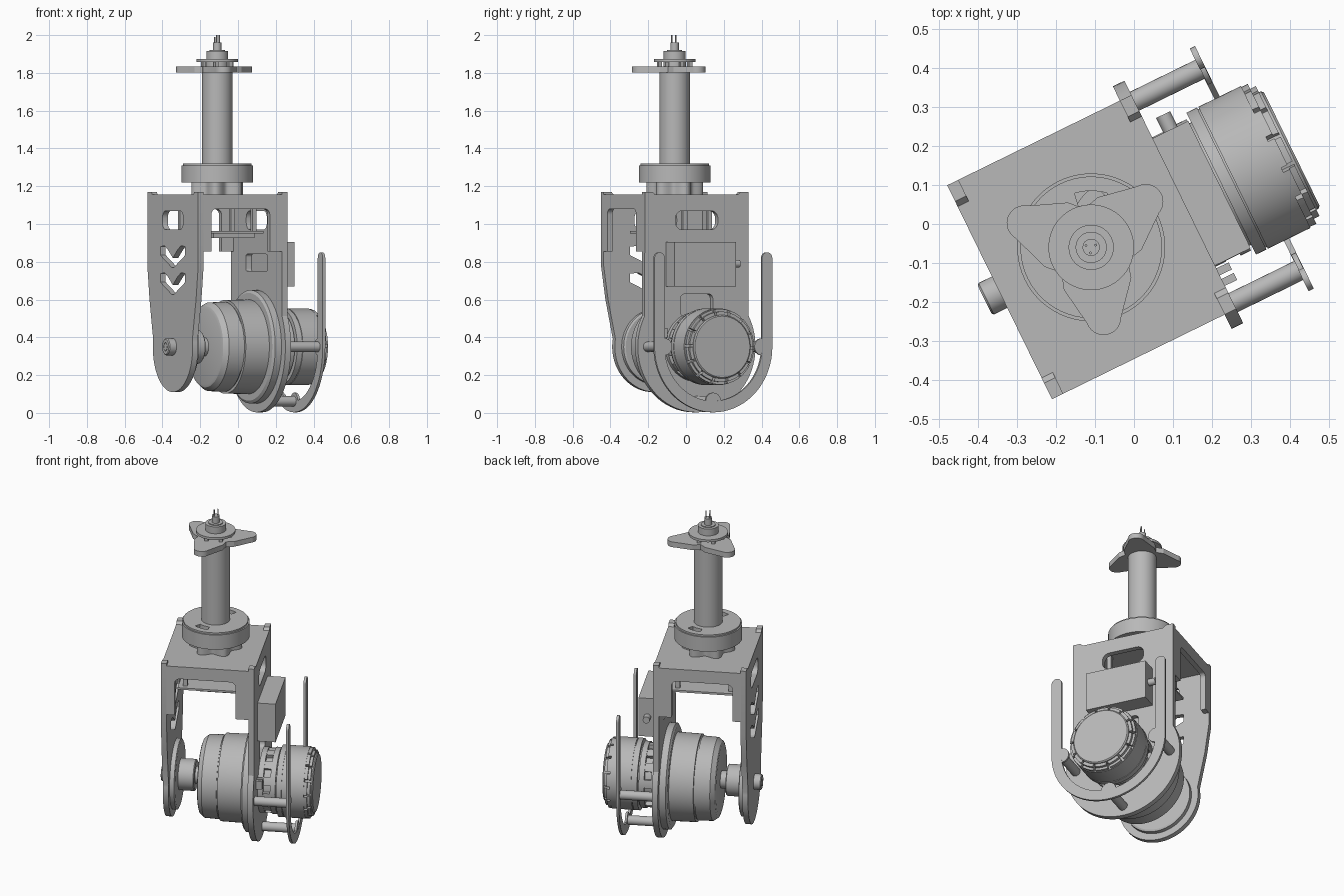
import bpy, bmesh
from math import sin, cos, pi, radians
from mathutils import Matrix, Vector

old = bpy.data.objects.get("Cube")
if old:
    bpy.data.objects.remove(old, do_unlink=True)

grey = bpy.data.materials.new("machined grey")
grey.use_nodes = True
GREY = (0.48, 0.48, 0.48, 1)
grey.diffuse_color = GREY
grey.node_tree.nodes["Principled BSDF"].inputs["Base Color"].default_value = GREY

# The assembly is turned about the vertical tube: local x = axle, y = sideways
PLACE = Matrix.Translation((-0.11, -0.06, 0)) @ Matrix.Rotation(radians(26.1), 4, 'Z')
AXLE = 0.35
parts = []


def finish(name, bm, matrix=Matrix()):
    bmesh.ops.remove_doubles(bm, verts=bm.verts, dist=1e-5)
    bmesh.ops.recalc_face_normals(bm, faces=bm.faces)
    bm.transform(PLACE @ matrix)
    me = bpy.data.meshes.new(name)
    bm.to_mesh(me)
    bm.free()
    me.materials.clear()
    me.materials.append(grey)
    ob = bpy.data.objects.new(name, me)
    bpy.context.collection.objects.link(ob)
    parts.append(ob)
    return ob


# Sheet axes: columns give outline x, outline y and thickness direction
def axes(a, b, c):
    return Matrix((a, b, c)).transposed().to_4x4()


X, Y, Z = Vector((1, 0, 0)), Vector((0, 1, 0)), Vector((0, 0, 1))
ACROSS = axes(Y, Z, X)      # sheet facing along the axle
SIDE = axes(X, Z, -Y)       # sheet facing sideways
FLAT = axes(X, Y, Z)        # horizontal sheet


def sheet(name, outlines, lo, hi, frame):
    """Flat plate from an outline followed by its holes."""
    cu = bpy.data.curves.new(name, 'CURVE')
    cu.dimensions = '2D'
    cu.fill_mode = 'BOTH'
    cu.extrude = (hi - lo) / 2
    for pts in outlines:
        sp = cu.splines.new('POLY')
        sp.points.add(len(pts) - 1)
        for p, (x, y) in zip(sp.points, pts):
            p.co = (x, y, 0, 1)
        sp.use_cyclic_u = True
    ob = bpy.data.objects.new(name, cu)
    bpy.context.collection.objects.link(ob)
    dg = bpy.context.evaluated_depsgraph_get()
    me = bpy.data.meshes.new_from_object(ob.evaluated_get(dg))
    bm = bmesh.new()
    bm.from_mesh(me)
    bpy.data.objects.remove(ob, do_unlink=True)
    bpy.data.curves.remove(cu)
    bpy.data.meshes.remove(me)
    return finish(name, bm, frame @ Matrix.Translation((0, 0, (lo + hi) / 2)))


def lathe(name, profile, along_axle=True, y=0, z=AXLE, n=64):
    """Turned part from (position, radius) pairs."""
    bm = bmesh.new()
    rings = [[bm.verts.new((r * cos(2 * pi * i / n), r * sin(2 * pi * i / n), h))
              for i in range(n)] for h, r in profile]
    for a, b in zip(rings, rings[1:]):
        for i in range(n):
            bm.faces.new((a[i], a[i - 1], b[i - 1], b[i]))
    bm.faces.new(rings[0])
    bm.faces.new(rings[-1])
    frame = Matrix.Translation((0, y, z)) @ ACROSS if along_axle else Matrix()
    return finish(name, bm, frame)


def box(name, lo, hi):
    bm = bmesh.new()
    bmesh.ops.create_cube(bm, size=1)
    lo, hi = Vector(lo), Vector(hi)
    return finish(name, bm, Matrix.Translation((lo + hi) / 2) @ Matrix.Diagonal((*(hi - lo), 1)))


def arc(cx, cy, r, a0, a1, n=24):
    return [(cx + r * cos(radians(a0 + (a1 - a0) * i / n)),
             cy + r * sin(radians(a0 + (a1 - a0) * i / n))) for i in range(n + 1)]


def circle(r, n=64):
    return arc(0, 0, r, 0, 360 - 360 / n, n - 1)


def slot(cy, cz, hw, hh, r):
    pts = []
    for sx, sy, a in ((1, 1, 0), (-1, 1, 90), (-1, -1, 180), (1, -1, 270)):
        pts += arc(cy + sx * (hw - r), cz + sy * (hh - r), r, a, a + 90, 6)
    return pts


def mirrored(half):
    return half + [(-x, y) for x, y in reversed(half)]


def kidney(angle):
    return arc(0, 0, 0.145, angle - 17, angle + 17, 10) + arc(0, 0, 0.11, angle + 17, angle - 17, 10)


def toothed(r_out, r_in, n, gap):
    pts, step = [], 360 / n
    for i in range(n):
        pts += arc(0, 0, r_out, i * step, (i + 1 - gap) * step, 5)
        pts += arc(0, 0, r_in, (i + 1 - gap) * step, (i + 1) * step, 2)
    return pts


# Fork plates with their cut-outs
top_edge = [(0.245, 1.155), (0.26, 1.17), (0.306, 1.17)]
chevrons = [mirrored([(0.06, 0.865 - d), (0.1, 0.885 - d), (0.15, 0.88 - d), (0.15, 0.835 - d), (0.012, 0.77 - d)])
            for d in (0, 0.143)]
for c in chevrons:
    c.insert(0, (0, c[0][1] - 0.045))
upper_slot = slot(0, 1.02, 0.125, 0.05, 0.04)
sheet("plain_fork_plate",
      [mirrored(top_edge + [(0.306, 0.78), (0.28, 0.6)] + arc(0, AXLE, 0.24, 10, -89, 24)), upper_slot] + chevrons,
      -0.262, -0.23, ACROSS)
sheet("motor_fork_plate",
      [mirrored(top_edge + arc(0, AXLE, 0.347, 28, -89, 32)), upper_slot,
       slot(0, 0.795, 0.13, 0.045, 0.015), slot(0, 0.57, 0.095, 0.06, 0.025)],
      0.232, 0.265, ACROSS)

# Bridge between the plates, with arched side panels
box("bridge_plate", (-0.232, -0.306, 1.115), (0.234, 0.306, 1.155))
arch = [(-0.232, 1.15), (-0.232, 0.855), (-0.185, 0.855)] + arc(-0.155, 1.05, 0.03, 180, 90, 6) \
    + arc(0.13, 1.05, 0.03, 90, 0, 6) + [(0.16, 0.855), (0.234, 0.855), (0.234, 1.15)]
sheet("near_side_panel", [arch], 0.276, 0.306, SIDE)
sheet("far_side_panel", [arch], -0.306, -0.276, SIDE)
box("circuit_board", (-0.19, -0.17, 0.95), (0.19, 0.17, 0.962))
box("board_component", (-0.08, -0.12, 0.925), (0.16, 0.1, 0.95))
for sx in (-0.15, 0.15):
    for sy in (-0.13, 0.13):
        box("board_standoff", (sx - 0.012, sy - 0.012, 0.962), (sx + 0.012, sy + 0.012, 1.115))

# Steering column
sheet("lobed_hub", [[((0.13 + 0.02 * cos(6 * t)) * cos(t), (0.13 + 0.02 * cos(6 * t)) * sin(t))
                     for t in (2 * pi * i / 96 for i in range(96))]], 1.155, 1.225, FLAT)
kidneys = [kidney(64), kidney(244)]
sheet("collar", [circle(0.19)] + kidneys, 1.22, 1.31, FLAT)
sheet("collar_rim", [circle(0.182)] + kidneys, 1.31, 1.32, FLAT)
lathe("column_tube", [(1.2, 0.08), (1.81, 0.08)], False)
star = []
for world_angle in (-80, 40, 160):
    a = radians(world_angle - 26.1)
    arm = [(0.095, -0.088)] + arc(0.183, 0, 0.045, -80, 80, 16) + [(0.095, 0.088), (0.05, 0.087)]
    star += [(x * cos(a) - y * sin(a), x * sin(a) + y * cos(a)) for x, y in arm]
sheet("three_arm_bracket", [star], 1.803, 1.835, FLAT)
lathe("column_cap", [(1.83, 0.06), (1.858, 0.06), (1.858, 0.11), (1.873, 0.11), (1.873, 0.058), (1.915, 0.058),
                     (1.915, 0.04), (1.92, 0.04), (1.92, 0.022), (1.96, 0.022)], False, n=48)
for i in range(6):
    a = pi * i / 3
    x, y = 0.08 * cos(a), 0.08 * sin(a)
    box("cap_post", (x - 0.01, y - 0.01, 1.83), (x + 0.01, y + 0.01, 1.86))
for x, y, top in ((0.013, 0, 2.0), (-0.01, 0.01, 1.99), (-0.008, -0.012, 2.0)):
    box("wire_end", (x - 0.003, y - 0.003, 1.95), (x + 0.003, y + 0.003, top))

# Main drum, its axle and bearing
lathe("main_drum", [(-0.075, 0.2), (-0.07, 0.215), (-0.045, 0.235), (0.04, 0.238), (0.04, 0.232), (0.047, 0.232),
                    (0.047, 0.248), (0.19, 0.25)], n=96)
lathe("drum_flange", [(0.185, 0.285), (0.195, 0.3), (0.235, 0.3)], n=96)
lathe("axle_bearing", [(-0.232, 0.2), (-0.205, 0.2), (-0.2, 0.19), (-0.2, 0.09), (-0.115, 0.09), (-0.11, 0.085),
                       (-0.11, 0.05), (-0.07, 0.05)])
lathe("axle_bolt", [(-0.305, 0.02), (-0.29, 0.02), (-0.305, 0.022), (-0.305, 0.04), (-0.3, 0.045), (-0.26, 0.045)], n=32)

# Outer motor with ribbed vents and a slotted end cap
lathe("outer_motor", [(0.265, 0.185), (0.295, 0.185), (0.295, 0.16), (0.335, 0.16), (0.335, 0.188), (0.365, 0.188),
                      (0.365, 0.175), (0.372, 0.175), (0.372, 0.203), (0.402, 0.203), (0.402, 0.198),
                      (0.406, 0.198), (0.406, 0.203), (0.528, 0.203)], n=80)
RAISED = Matrix.Translation((0, 0, AXLE)) @ ACROSS
sheet("vent_ribs", [toothed(0.183, 0.15, 12, 0.5)], 0.293, 0.337, RAISED)
sheet("end_cap_fins", [toothed(0.2, 0.165, 14, 0.15)], 0.526, 0.546, RAISED)
sheet("end_cap_rim", [toothed(0.186, 0.165, 14, 0.15)], 0.546, 0.562, RAISED)
lathe("end_cap", [(0.52, 0.168), (0.568, 0.168), (0.574, 0.162)])

# Guard hoop held by three posts
hoop = arc(0, AXLE, 0.347, 0, -180, 48) + arc(-0.317, 0.82, 0.03, 180, 0, 12) \
    + arc(0, AXLE, 0.287, -180, 0, 48) + arc(0.317, 0.82, 0.03, 180, 0, 12)
sheet("guard_hoop", [hoop], 0.452, 0.467, ACROSS)
for angle in (0, 180, 270):
    y, z = 0.288 * cos(radians(angle)), AXLE + 0.288 * sin(radians(angle))
    lathe("guard_post", [(0.26, 0.027), (0.455, 0.027)], y=y, z=z, n=24)
    lathe("guard_tab", [(0.453, 0.045), (0.466, 0.045)], y=y, z=z, n=32)

# Controller box with side connector and cable plugs
box("controller_box", (0.265, -0.182, 0.67), (0.367, 0.182, 0.905))
sheet("side_connector", [arc(0.316, 0.79, 0.02, 0, 345, 23)], -0.225, -0.18, SIDE)
for y in (-0.2, -0.23):
    box("cable_plug", (0.265, y - 0.01, 0.4), (0.3, y + 0.01, 0.45))

# Smooth round surfaces, keep edges crisp
bpy.ops.object.select_all(action='DESELECT')
for ob in parts:
    ob.select_set(True)
bpy.context.view_layer.objects.active = parts[0]
bpy.ops.object.shade_smooth_by_angle(angle=radians(25))
